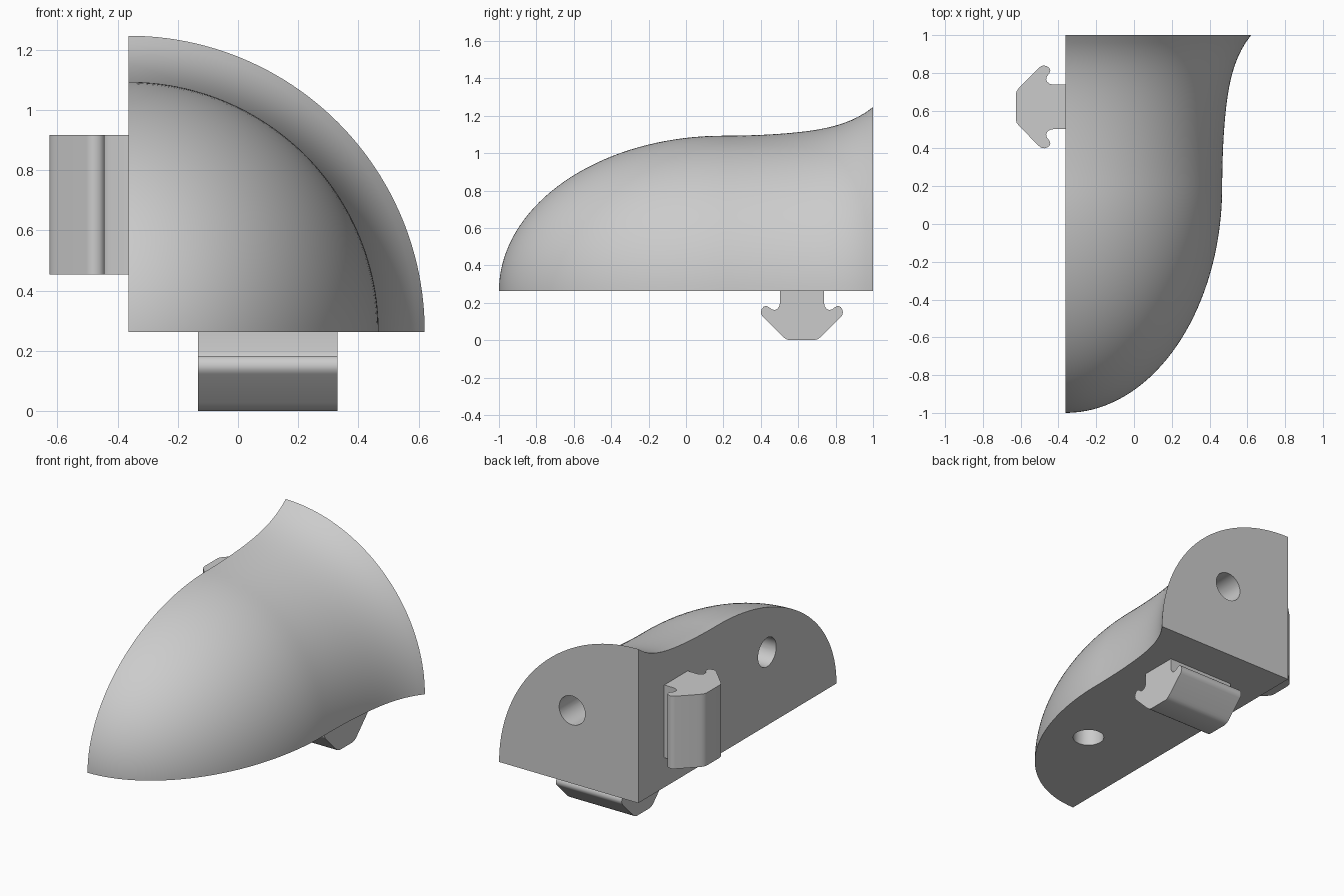
import bpy, bmesh, math
from mathutils import Matrix, Vector

cube = bpy.data.objects.get("Cube")
if cube:
    bpy.data.objects.remove(cube, do_unlink=True)

AX, AZ = -0.363, 0.263      # corner line shared by the two flat sides
HOLE = 0.467                # hole offset from both flat sides
HOLE_Y, HOLE_R = -0.30, 0.092
LUG_Y, LUG_LEN = 0.62, 0.464

grey = bpy.data.materials.new("light grey plastic")
grey.use_nodes = True
grey.diffuse_color = (0.6, 0.6, 0.6, 1)
grey.node_tree.nodes["Principled BSDF"].inputs["Base Color"].default_value = (0.6, 0.6, 0.6, 1)


def make_object(name, bm):
    bmesh.ops.recalc_face_normals(bm, faces=bm.faces[:])
    mesh = bpy.data.meshes.new(name)
    bm.to_mesh(mesh)
    bm.free()
    mesh.materials.append(grey)
    ob = bpy.data.objects.new(name, mesh)
    bpy.context.collection.objects.link(ob)
    return ob


def smooth(ob, angle=30):
    bpy.ops.object.select_all(action='DESELECT')
    ob.select_set(True)
    bpy.context.view_layer.objects.active = ob
    bpy.ops.object.shade_smooth_by_angle(angle=math.radians(angle))


# Quarter-turned body: elliptical nose, then a flare towards the back
def body_profile():
    pts = []
    for i in range(1, 37):
        t = math.radians(90 * i / 36)
        pts.append((0.2 - 1.2 * math.cos(t), 0.83 * math.sin(t)))
    for i in range(1, 21):
        s = i / 20
        pts.append((0.2 + 0.8 * s, 0.83 + 0.07 * s ** 2 + 0.083 * s ** 6))
    return pts


def make_body(steps=48):
    bm = bmesh.new()
    tip = bm.verts.new((AX, -1, AZ))
    corner = bm.verts.new((AX, 1, AZ))
    rows = []
    for k in range(steps + 1):
        a = math.pi / 2 * k / steps
        rows.append([bm.verts.new((AX + r * math.cos(a), y, AZ + r * math.sin(a)))
                     for y, r in body_profile()])
    for low, high in zip(rows, rows[1:]):
        bm.faces.new((tip, low[0], high[0]))
        for i in range(len(low) - 1):
            bm.faces.new((low[i], low[i + 1], high[i + 1], high[i]))
    bm.faces.new([tip] + rows[0] + [corner])
    bm.faces.new([tip] + rows[-1] + [corner])
    bm.faces.new([corner] + [row[-1] for row in rows])
    return make_object("corner_body", bm)


body = make_body()


# Three round holes that meet inside the body
def drill(name, start, end):
    start, end = Vector(start), Vector(end)
    axis = end - start
    bm = bmesh.new()
    spot = Matrix.Translation((start + end) / 2) @ axis.to_track_quat('Z', 'Y').to_matrix().to_4x4()
    bmesh.ops.create_cone(bm, cap_ends=True, segments=40, radius1=HOLE_R,
                          radius2=HOLE_R, depth=axis.length, matrix=spot)
    cutter = make_object(name, bm)
    mod = body.modifiers.new(name, 'BOOLEAN')
    mod.operation, mod.solver, mod.object = 'DIFFERENCE', 'EXACT', cutter
    bpy.context.view_layer.objects.active = body
    bpy.ops.object.modifier_apply(modifier=name)
    bpy.data.objects.remove(cutter, do_unlink=True)


hx, hz = AX + HOLE, AZ + HOLE
drill("side_hole", (AX - 0.1, HOLE_Y, hz), (hx, HOLE_Y, hz))
drill("bottom_hole", (hx, HOLE_Y, AZ - 0.1), (hx, HOLE_Y, hz))
drill("back_hole", (hx, 1.1, hz), (hx, HOLE_Y, hz))
smooth(body)

# Barbed lug section: (depth from the flat side, half width)
half = [(-0.01, 0.118), (0.065, 0.118), (0.083, 0.122), (0.097, 0.133), (0.102, 0.147),
        (0.098, 0.162), (0.086, 0.177), (0.08, 0.192), (0.085, 0.206), (0.097, 0.215),
        (0.112, 0.219), (0.127, 0.217), (0.14, 0.207), (0.235, 0.112), (0.248, 0.098),
        (0.258, 0.084), (0.263, 0.066)]
section = half + [(d, -w) for d, w in reversed(half)]


def make_lug(name, place):
    bm = bmesh.new()
    face = bm.faces.new([bm.verts.new(place(d, w, 0)) for d, w in section])
    shift = Vector(place(0, 0, LUG_LEN)) - Vector(place(0, 0, 0))
    new = bmesh.ops.extrude_face_region(bm, geom=[face], use_keep_orig=True)["geom"]
    bmesh.ops.translate(bm, vec=shift, verts=[v for v in new if isinstance(v, bmesh.types.BMVert)])
    smooth(make_object(name, bm), 35)


make_lug("bottom_lug", lambda d, w, l: (-0.133 + l, LUG_Y + w, AZ - d))
make_lug("side_lug", lambda d, w, l: (AX - d, LUG_Y + w, 0.453 + l))
